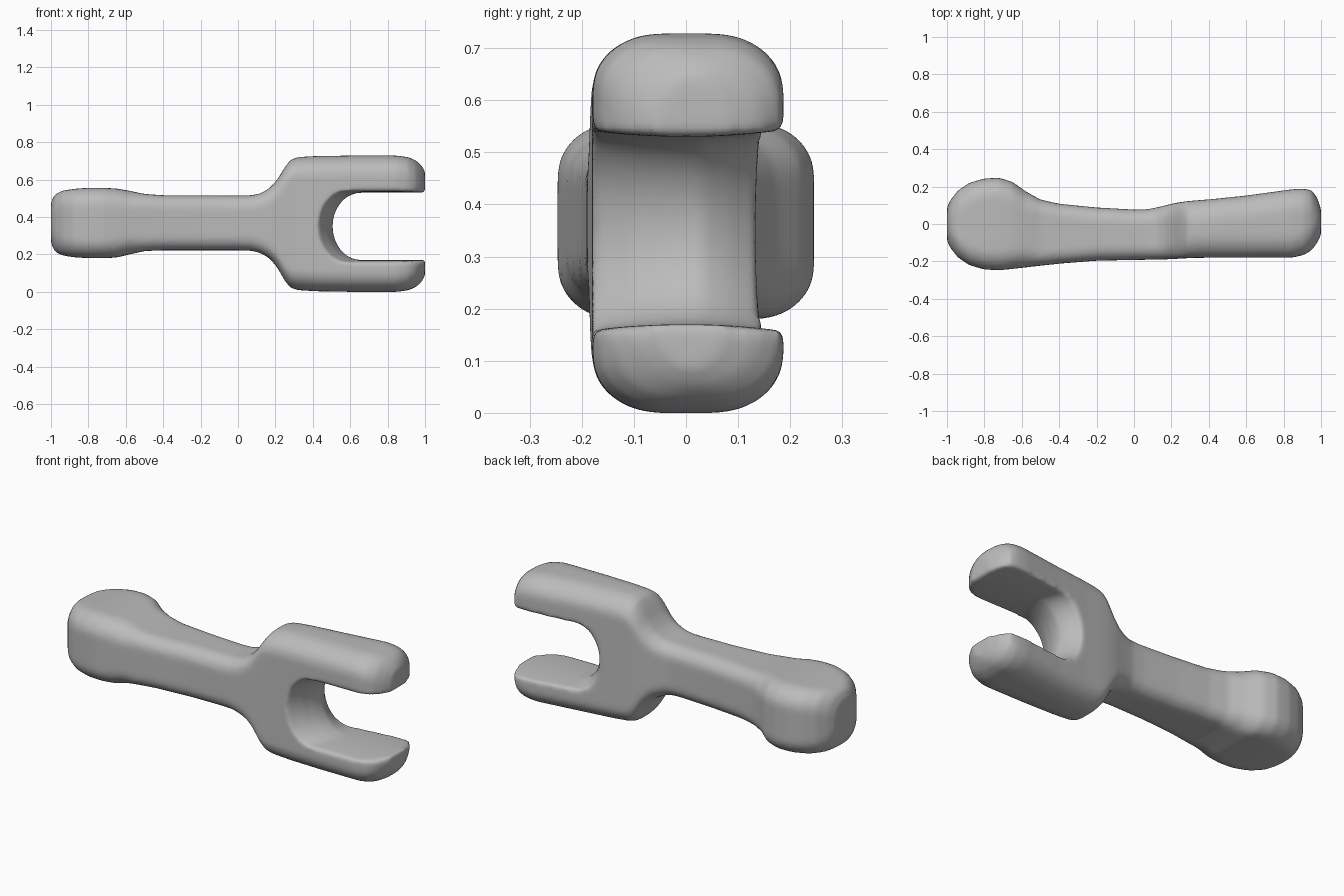
import bpy, bmesh, math

if "Cube" in bpy.data.objects:
    bpy.data.objects.remove(bpy.data.objects["Cube"])

grey = bpy.data.materials.new("plain_grey")
grey.use_nodes = True
grey.diffuse_color = (0.5, 0.5, 0.5, 1)
grey.node_tree.nodes["Principled BSDF"].inputs["Base Color"].default_value = (0.5, 0.5, 0.5, 1)


def loft(name, rings):
    """Skin a list of equal-length point rings and cap both ends."""
    bm = bmesh.new()
    loops = [[bm.verts.new(p) for p in ring] for ring in rings]
    for a, b in zip(loops, loops[1:]):
        for i in range(len(a)):
            j = (i + 1) % len(a)
            bm.faces.new((a[i], a[j], b[j], b[i]))
    bm.faces.new(loops[0])
    bm.faces.new(loops[-1])
    bmesh.ops.recalc_face_normals(bm, faces=bm.faces)
    mesh = bpy.data.meshes.new(name)
    bm.to_mesh(mesh)
    bm.free()
    mesh.materials.append(grey)
    obj = bpy.data.objects.new(name, mesh)
    bpy.context.collection.objects.link(obj)
    return obj


def section(x, y0, y1, z0, z1, ry, rz, steps=8):
    """Rounded rectangle across the rod at x."""
    ry, rz = min(ry, (y1 - y0) * 0.49), min(rz, (z1 - z0) * 0.49)
    corners = [(y1 - ry, z1 - rz), (y0 + ry, z1 - rz), (y0 + ry, z0 + rz), (y1 - ry, z0 + rz)]
    ring = []
    for k, (cy, cz) in enumerate(corners):
        for s in range(steps + 1):
            a = math.pi / 2 * (k + s / steps)
            ring.append((x, cy + ry * math.cos(a), cz + rz * math.sin(a)))
    return ring


# Body spans: x, back-to-front width, bottom and top
head = [(-1.0, -.09, .09, .26, .48), (-.98, -.13, .13, .215, .52), (-.94, -.18, .18, .195, .54),
        (-.88, -.22, .22, .185, .55), (-.8, -.243, .243, .18, .556), (-.72, -.247, .247, .18, .556),
        (-.65, -.24, .225, .183, .552), (-.58, -.232, .175, .2, .54)]
rod = [(-.5, -.223, .13, .218, .523), (-.4, -.212, .108, .222, .516), (-.2, -.196, .088, .222, .515),
       (0, -.192, .077, .222, .514), (.07, -.191, .078, .22, .516)]
fork = [(.12, -.19, .088, .208, .525), (.17, -.189, .1, .178, .555), (.21, -.187, .11, .13, .6),
        (.25, -.185, .117, .06, .665), (.28, -.183, .121, .022, .705), (.32, -.181, .125, .009, .72),
        (.42, -.18, .133, .003, .726), (.6, -.18, .152, 0, .728), (.85, -.179, .186, 0, .728),
        (.91, -.165, .188, .008, .72), (.95, -.14, .18, .025, .703), (.98, -.1, .14, .05, .678),
        (1.0, -.06, .08, .085, .645)]
rings = [section(*s, .11, .1) for s in head]
rings += [section(*s, .075, .075) for s in rod]
rings += [section(*s, .07 + .06 * min(1, i / 5), .075 + .03 * min(1, i / 5)) for i, s in enumerate(fork)]
body = loft("forked_rod", rings)


def slot_ring(y, apex, half, steps=24):
    """U outline of the slot at depth y."""
    ring = [(1.3, y, .35 - half)]
    for s in range(steps + 1):
        a = -math.pi / 2 + math.pi * s / steps
        ring.append((apex + .15 * (1 - math.cos(a)), y, .35 + half * math.sin(a)))
    return ring + [(1.3, y, .35 + half)]


# Slot with a crowned inner end
slot = loft("slot_cutter", [slot_ring(*s) for s in
            [(-.26, .38, .205), (-.18, .43, .19), (-.1, .475, .183), (-.03, .5, .18),
             (.03, .508, .18), (.08, .485, .182), (.13, .45, .186), (.26, .38, .2)]])
slot.hide_render = True

# Cut, blend the edges, then smooth
cut = body.modifiers.new("slot", 'BOOLEAN')
cut.operation, cut.solver, cut.object = 'DIFFERENCE', 'EXACT', slot
blend = body.modifiers.new("blend", 'REMESH')
blend.mode, blend.voxel_size, blend.use_smooth_shade = 'VOXEL', .012, True
soft = body.modifiers.new("soften", 'SMOOTH')
soft.factor, soft.iterations = .5, 8

bpy.context.view_layer.objects.active = body
body.select_set(True)
for name in [m.name for m in body.modifiers]:
    bpy.ops.object.modifier_apply(modifier=name)
bpy.data.objects.remove(slot)
bpy.ops.object.shade_smooth()
